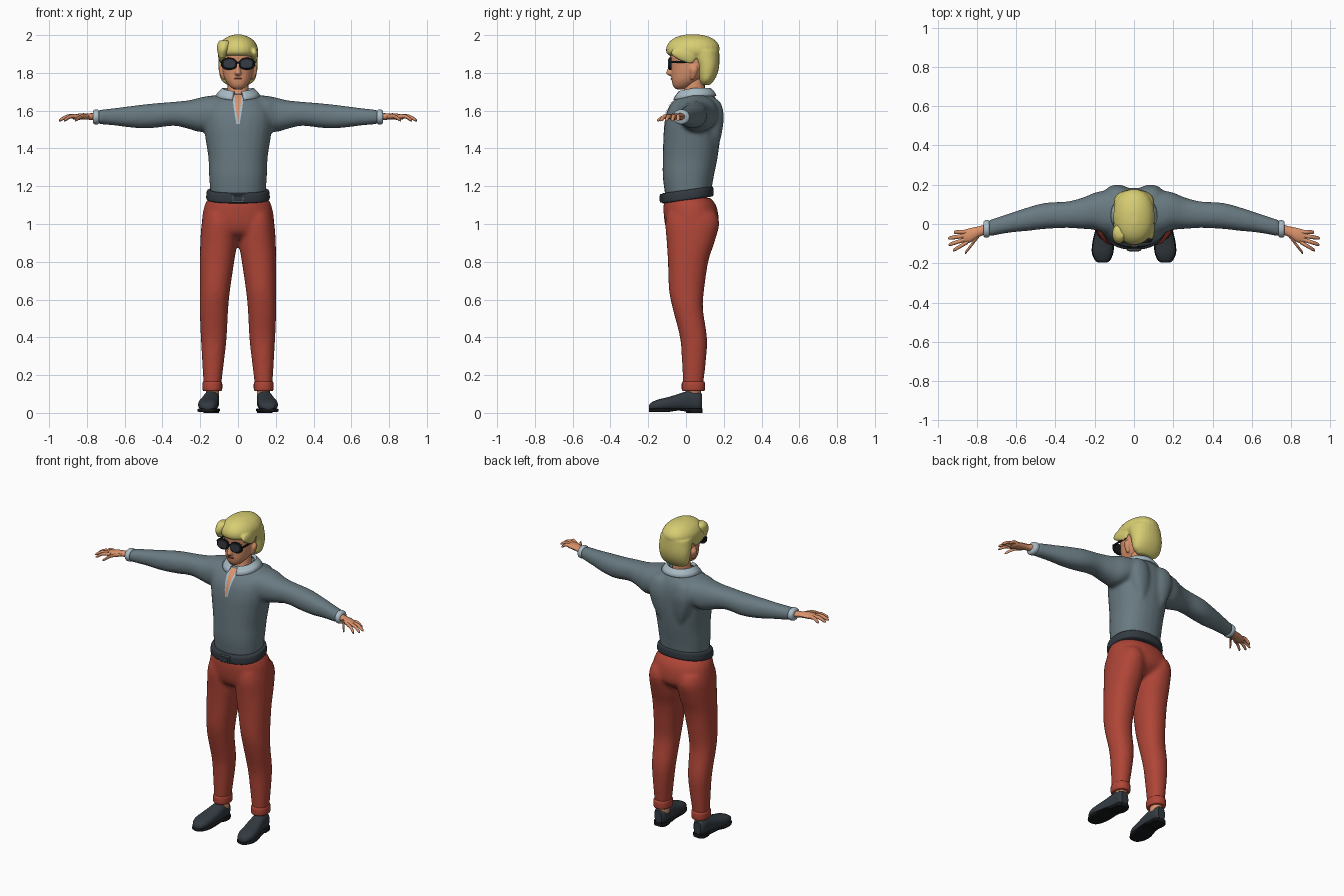
import bpy, bmesh, math
from mathutils import Vector

if "Cube" in bpy.data.objects:
    bpy.data.objects.remove(bpy.data.objects["Cube"])


def material(name, r, g, b):
    m = bpy.data.materials.new(name)
    m.use_nodes = True
    m.diffuse_color = (r, g, b, 1)
    bsdf = m.node_tree.nodes["Principled BSDF"]
    bsdf.inputs["Base Color"].default_value = (r, g, b, 1)
    bsdf.inputs["Roughness"].default_value = 0.8
    return m


WOOL = material("slate wool", .14, .195, .22)
RED = material("brick red cloth", .43, .06, .038)
HAIR = material("blond hair", .68, .61, .17)
SKIN = material("warm skin", .70, .29, .15)
DARK = material("dark leather", .032, .042, .052)
LINEN = material("pale linen", .40, .50, .56)
LENS = material("tinted lens", .035, .045, .055)
FRAME = material("black frame", .008, .009, .01)
LIP = material("lip", .22, .06, .04)
METAL = material("dull metal", .08, .10, .115)


def finish(name, bm, mat, mirror=False):
    """Turn a bmesh into a smooth object, optionally mirrored in x."""
    bmesh.ops.recalc_face_normals(bm, faces=bm.faces)
    mesh = bpy.data.meshes.new(name)
    bm.to_mesh(mesh)
    bm.free()
    mesh.materials.append(mat)
    ob = bpy.data.objects.new(name, mesh)
    bpy.context.collection.objects.link(ob)
    bpy.ops.object.select_all(action='DESELECT')
    ob.select_set(True)
    bpy.context.view_layer.objects.active = ob
    bpy.ops.object.shade_smooth_by_angle(angle=math.radians(45))
    if mirror:
        ob.modifiers.new("mirror", 'MIRROR').use_mirror_merge = False
    return ob


def spline(rings, steps=4):
    """Smoothly interpolate the ring measurements."""
    out = []
    for i in range(len(rings) - 1):
        p = [rings[max(i - 1, 0)], rings[i], rings[i + 1], rings[min(i + 2, len(rings) - 1)]]
        for k in range(steps):
            t = k / steps
            out.append([b + .5 * t * (c - a + t * (2*a - 5*b + 4*c - d + t * (3 * (b - c) + d - a)))
                        for a, b, c, d in zip(*p)])
    return out + [list(rings[-1])]


def loft(bm, axis, rings, power=2.0, tilt=0.0, sides=24):
    """Skin rounded sections; each ring is (position, u0, u1, v0, v1)."""
    loops = []
    for t, u0, u1, v0, v1 in spline(rings):
        loop = []
        for k in range(sides):
            a = math.tau * k / sides
            c, s = math.cos(a), math.sin(a)
            u = (u0 + u1) / 2 + (u1 - u0) / 2 * math.copysign(abs(c) ** (2 / power), c)
            v = (v0 + v1) / 2 + (v1 - v0) / 2 * math.copysign(abs(s) ** (2 / power), s)
            co = {'x': (t, u, v), 'y': (u, t, v), 'z': (u, v, t + tilt * v)}[axis]
            loop.append(bm.verts.new(co))
        loops.append(loop)
    for a, b in zip(loops, loops[1:]):
        for k in range(sides):
            n = (k + 1) % sides
            bm.faces.new((a[k], a[n], b[n], b[k]))
    bm.faces.new(loops[0])
    bm.faces.new(loops[-1])


def part(name, mat, lofts, mirror=False, voxel=0, **opts):
    """Build lofts as one object; a voxel size melts them together."""
    bm = bmesh.new()
    for axis, rings in lofts:
        loft(bm, axis, rings, **opts)
    ob = finish(name, bm, mat, mirror)
    if voxel:
        r = ob.modifiers.new("blend", 'REMESH')
        r.mode, r.voxel_size, r.use_smooth_shade = 'VOXEL', voxel, True
        s = ob.modifiers.new("soften", 'SMOOTH')
        s.factor, s.iterations = .5, 6
    return ob


def even(*rows):
    """Rings symmetric about x = 0 from (z, half width, y0, y1)."""
    return [(z, -w, w, a, b) for z, w, a, b in rows]


def box(name, mat, centre, size, mirror=False):
    bm = bmesh.new()
    bmesh.ops.create_cube(bm, size=1)
    for v in bm.verts:
        v.co = Vector(c + s * q for c, s, q in zip(centre, size, v.co))
    ob = finish(name, bm, mat, mirror)
    b = ob.modifiers.new("bevel", 'BEVEL')
    b.width, b.segments = min(size) * .3, 2


# Sweater: torso, shoulder blades and sleeves
torso = even((1.15, .145, -.11, .13), (1.25, .153, -.123, .147), (1.35, .157, -.123, .167),
             (1.45, .172, -.12, .18), (1.53, .183, -.115, .185), (1.6, .18, -.1, .183),
             (1.65, .15, -.068, .168), (1.69, .085, -.02, .14))
blade = [(1.4, .05, .09, .12, .17), (1.48, .022, .13, .1, .19), (1.57, .02, .15, .1, .2),
         (1.64, .03, .14, .08, .185), (1.67, .06, .11, .1, .15)]
sleeve = [(.06, -.04, .16, 1.52, 1.685), (.14, -.05, .17, 1.5, 1.68), (.2, -.03, .16, 1.487, 1.67),
          (.26, -.025, .135, 1.503, 1.655), (.34, -.02, .115, 1.52, 1.647), (.45, -.025, .108, 1.508, 1.638),
          (.54, -.035, .085, 1.508, 1.628), (.64, -.045, .052, 1.52, 1.615), (.745, -.065, .018, 1.53, 1.603)]
sweater = part("sweater", WOOL, [('z', torso), ('z', blade), ('x', sleeve)], True, .011, power=2.25)

# Trousers: pelvis and legs, with turned-up hems
pelvis = even((1.14, .155, -.11, .13), (1.09, .18, -.12, .163), (1.0, .19, -.112, .172),
              (.95, .15, -.09, .13), (.92, .06, -.04, .07))
leg = [(1.06, .02, .178, -.1, .16), (1.0, .008, .193, -.11, .177), (.9, .005, .2, -.102, .15),
       (.8, .02, .202, -.096, .118), (.65, .042, .202, -.09, .096), (.55, .052, .203, -.07, .09),
       (.4, .06, .197, -.032, .111), (.28, .073, .19, -.022, .106), (.14, .09, .182, -.015, .09)]
part("trousers", RED, [('z', pelvis), ('z', leg)], True, .011, power=2.2)
part("trouser_hem", RED, [('z', [(.115, .092, .178, -.014, .092), (.122, .084, .187, -.022, .1),
     (.16, .084, .187, -.022, .1), (.168, .092, .178, -.014, .092)])], True, power=2.2)

# Belt and buckle
part("belt", DARK, [('z', even((1.126, .158, -.12, .137), (1.134, .168, -.13, .146),
     (1.172, .165, -.13, .144), (1.18, .154, -.12, .133)))], power=2.3, tilt=.14, sides=40)
box("buckle_plate", METAL, (0, -.132, 1.136), (.07, .012, .046))
box("buckle_centre", DARK, (0, -.138, 1.136), (.05, .006, .028))

# Shoes, soles, heels and ankles
shoe = [(-.197, .148, .174, .02, .034), (-.188, .128, .192, .013, .052), (-.15, .11, .21, .012, .07),
        (-.1, .105, .209, .012, .082), (-.04, .1, .196, .012, .1), (.02, .1, .183, .012, .118),
        (.065, .102, .178, .012, .113), (.085, .115, .165, .02, .1)]
part("shoe", DARK, [('y', shoe)], True, power=2.4)
sole = [(y, x0 - .004, x1 + .004, .012 if -.06 < y < .01 else .004, .024)
        for y, x0, x1, _, _ in shoe]
part("sole", FRAME, [('y', sole)], True, power=4)
part("heel", FRAME, [('z', [(0, .1, .182, .0, .088), (.024, .1, .182, -.004, .088)])], True, power=3)
part("ankle", SKIN, [('z', [(.08, .1, .17, .0, .08), (.15, .1, .17, .0, .08)])], True)

# Hands: palm, thumb and fingers, plus shirt cuffs
part("cuff", LINEN, [('x', [(.735, -.06, .012, 1.535, 1.598), (.742, -.068, .02, 1.528, 1.606),
     (.76, -.068, .018, 1.528, 1.605), (.768, -.06, .01, 1.536, 1.597)])], True)
palm = [(.75, -.05, .0, 1.548, 1.588), (.79, -.066, -.012, 1.552, 1.586),
        (.83, -.092, -.02, 1.552, 1.586), (.865, -.1, -.03, 1.552, 1.58), (.878, -.09, -.04, 1.558, 1.574)]
digits = [((.85, -.04), (.918, -.042)), ((.855, -.058), (.947, -.073)), ((.855, -.077), (.945, -.106)),
          ((.845, -.09), (.922, -.135)), ((.79, -.058), (.862, -.15))]
hand = [('x', palm)]
for (xa, ya), (xb, yb) in digits:
    rings = []
    for t, r, drop in ((0, .011, 0), (.5, .0105, -.002), (.88, .009, .014), (1, .004, .02)):
        y, z = ya + t * (yb - ya), 1.568 - drop
        rings.append((xa + t * (xb - xa), y - r, y + r, z - r, z + r))
    hand.append(('x', rings))
part("hand", SKIN, hand, True, sides=12)

# Head: skull, nose, ears and neck
skull = even((1.713, .022, -.052, -.01), (1.73, .045, -.068, .03), (1.76, .067, -.076, .08),
             (1.8, .08, -.078, .12), (1.85, .086, -.08, .14), (1.9, .086, -.084, .14),
             (1.95, .07, -.06, .13), (1.975, .04, -.02, .09))
nose = even((1.785, .01, -.09, -.05), (1.798, .018, -.106, -.05), (1.815, .014, -.1, -.05),
            (1.86, .009, -.084, -.05))
ear = [(1.765, .07, .084, .025, .045), (1.79, .068, .096, .022, .056), (1.82, .068, .103, .02, .064),
       (1.84, .07, .094, .03, .055)]
part("head", SKIN, [('z', skull), ('z', nose), ('z', ear)], True, .005, power=2.2)
part("neck", SKIN, [('z', even((1.62, .065, -.03, .11), (1.69, .056, -.015, .1), (1.77, .054, .0, .1)))])
box("mouth", LIP, (0, -.077, 1.768), (.042, .008, .008))

# Hair: crown with fringe, nape, temple locks and a side tuft
crown = even((1.886, .088, -.075, .15), (1.905, .104, -.103, .172), (1.94, .103, -.103, .177),
             (1.972, .083, -.08, .155), (1.992, .053, -.045, .12), (2.003, .02, 0, .07))
nape = even((1.92, .102, .0, .176), (1.85, .104, .045, .177), (1.8, .1, .058, .168),
            (1.76, .088, .068, .148), (1.735, .055, .08, .125))
lock = [(1.85, .084, .094, .01, .035), (1.87, .075, .102, -.04, .05), (1.9, .07, .106, -.08, .06),
        (1.93, .07, .1, -.07, .06)]
part("hair", HAIR, [('z', crown), ('z', nape), ('z', lock)], True, .006, power=2.15)
part("hair_tuft", HAIR, [('z', [(1.88, -.1, -.07, -.08, -.03), (1.92, -.11, -.05, -.1, -.01),
     (1.955, -.108, -.04, -.09, .0), (1.972, -.095, -.05, -.07, -.02)])])

# Sunglasses
part("lens", LENS, [('y', [(-.096, .012, .078, 1.825, 1.873), (-.09, .009, .082, 1.821, 1.876),
     (-.084, .009, .082, 1.821, 1.876)])], True, power=2.3)
part("lens_rim", FRAME, [('y', [(-.091, .004, .088, 1.815, 1.881),
     (-.078, .004, .09, 1.815, 1.881)])], True, power=2.3)
box("glasses_bridge", FRAME, (0, -.088, 1.855), (.03, .008, .01))
box("glasses_temple", FRAME, (.09, -.025, 1.858), (.007, .12, .011), True)


# Neck opening and placket edges laid onto the chest
def chest_strip(name, mat, inner, outer, offset, mirror):
    bm = bmesh.new()
    rows = []
    for k in range(13):
        t = k / 12
        a, b = inner * t, outer[0] + outer[1] * t
        z = 1.53 + .15 * t
        rows.append([bm.verts.new((a + (b - a) * q / 3, -.3, z)) for q in range(4)])
    for lo, hi in zip(rows, rows[1:]):
        for q in range(3):
            bm.faces.new((lo[q], lo[q + 1], hi[q + 1], hi[q]))
    ob = finish(name, bm, mat)
    w = ob.modifiers.new("lay", 'SHRINKWRAP')
    w.target, w.wrap_method, w.wrap_mode = sweater, 'PROJECT', 'ABOVE_SURFACE'
    w.use_project_y, w.offset = True, offset
    if mirror:
        ob.modifiers.new("mirror", 'MIRROR').use_mirror_merge = False


chest_strip("neck_opening", SKIN, 0, (.003, .022), .003, True)
chest_strip("placket", LINEN, .02, (.009, .024), .006, True)

# Folded shirt collar, open at the front
bm = bmesh.new()
columns = []
for k in range(33):
    a = math.radians(-75 + 330 * k / 32)
    c, s = math.cos(a), math.sin(a)
    dip = max(0, -s) * .022
    columns.append([bm.verts.new((rx * c, .045 + ry * s, z - dip * f)) for rx, ry, z, f in
                    ((.114, .112, 1.678, 1), (.1, .1, 1.697, 1), (.082, .085, 1.715, .8), (.07, .074, 1.705, .8))])
for a, b in zip(columns, columns[1:]):
    for q in range(3):
        bm.faces.new((a[q], b[q], b[q + 1], a[q + 1]))
collar = finish("collar", bm, LINEN)
thick = collar.modifiers.new("thickness", 'SOLIDIFY')
thick.thickness, thick.offset = .012, 0
